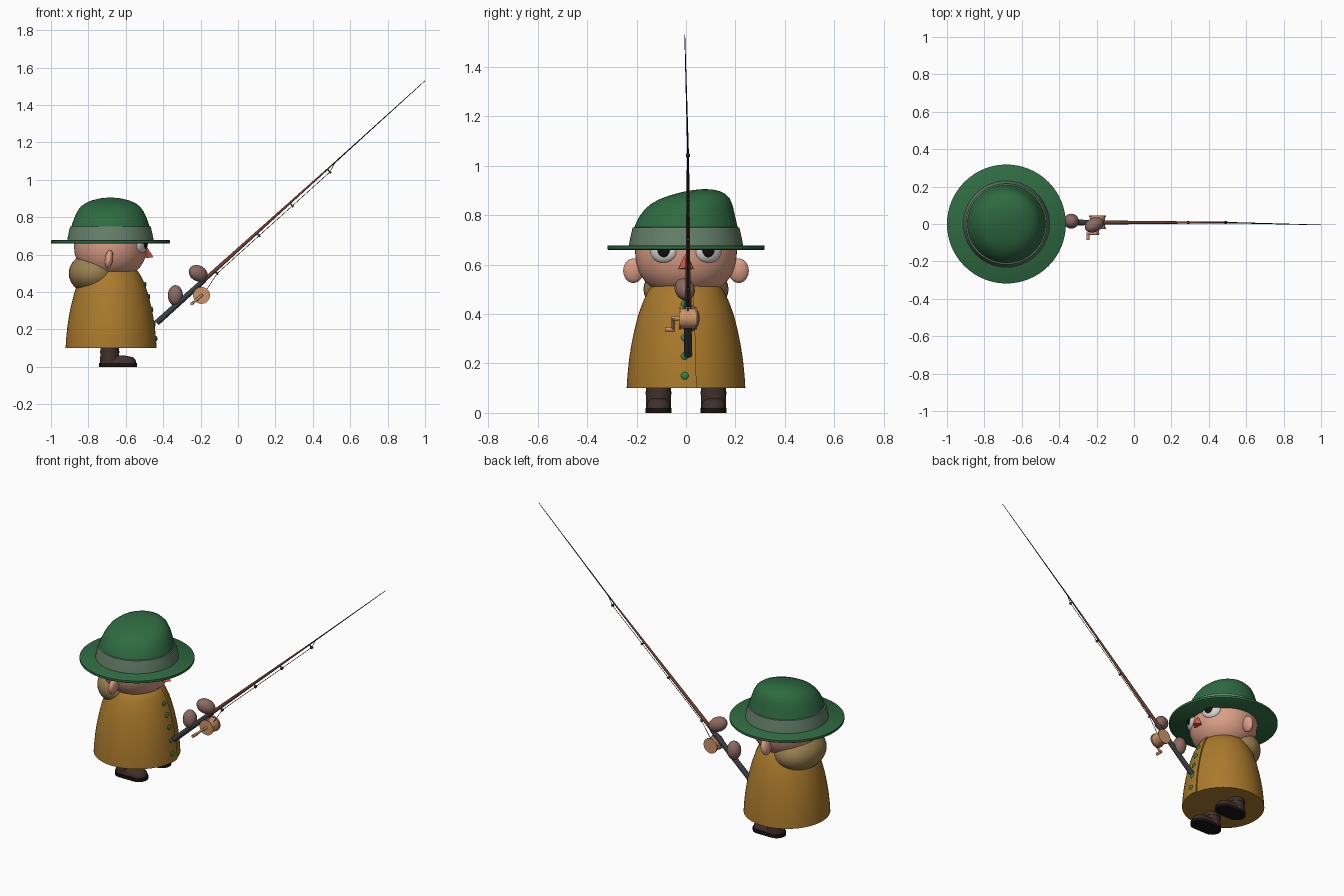
import bpy, bmesh
from math import sin, cos, pi, atan2, radians
from mathutils import Vector, Matrix

if "Cube" in bpy.data.objects:
    bpy.data.objects.remove(bpy.data.objects["Cube"])

CX = -0.682  # body axis


def colour(name, hexa):
    lin = [((int(hexa[i:i + 2], 16) / 255 + 0.055) / 1.055) ** 2.4 for i in (0, 2, 4)]
    m = bpy.data.materials.new(name)
    m.diffuse_color = (*lin, 1)
    m.use_nodes = True
    m.node_tree.nodes["Principled BSDF"].inputs["Base Color"].default_value = m.diffuse_color
    return m


COAT, HOOD = colour("ochre", "AA7A2C"), colour("tan", "9A8050")
HAT, BAND = colour("green", "2F6B42"), colour("grey_green", "65806A")
SKIN, HAND = colour("skin", "DCA088"), colour("mauve", "8C6A62")
WHITE, BLACK, RED = colour("white", "D8D4D0"), colour("black", "141010"), colour("red", "D85A50")
BOOT, SOLE = colour("boot_brown", "40302C"), colour("sole", "181212")
WOOD, GRIP, REEL = colour("wood", "70402E"), colour("grip", "3A3E40"), colour("copper", "D09468")
BUTTON = colour("button_green", "2E8A48")


def finish(name, bm, mat, matrix=None, angle=40):
    if matrix:
        bmesh.ops.transform(bm, matrix=matrix, verts=bm.verts)
    bmesh.ops.recalc_face_normals(bm, faces=bm.faces)
    me = bpy.data.meshes.new(name)
    bm.to_mesh(me)
    bm.free()
    ob = bpy.data.objects.new(name, me)
    bpy.context.collection.objects.link(ob)
    me.materials.append(mat)
    bpy.ops.object.select_all(action='DESELECT')
    ob.select_set(True)
    bpy.context.view_layer.objects.active = ob
    bpy.ops.object.shade_smooth_by_angle(angle=radians(angle))
    return ob


def ball(name, loc, size, mat, rot=None):
    bm = bmesh.new()
    bmesh.ops.create_uvsphere(bm, u_segments=32, v_segments=20, radius=1)
    r = rot.to_4x4() if rot else Matrix()
    return finish(name, bm, mat, Matrix.Translation(loc) @ r @ Matrix.Diagonal((*size, 1)))


def tube(name, p, q, r1, r2, mat, seg=16):
    p, q = Vector(p), Vector(q)
    d = q - p
    bm = bmesh.new()
    bmesh.ops.create_cone(bm, cap_ends=True, segments=seg, radius1=r1, radius2=r2, depth=d.length)
    m = Matrix.Translation((p + q) / 2) @ d.to_track_quat('Z', 'Y').to_matrix().to_4x4()
    return finish(name, bm, mat, m)


def loft(name, rings, mat, warp=None):
    """Skin closed rings of points and cap both ends."""
    bm = bmesh.new()
    vs = [[bm.verts.new(warp(p) if warp else p) for p in ring] for ring in rings]
    for a, b in zip(vs, vs[1:]):
        for i in range(len(a)):
            j = (i + 1) % len(a)
            bm.faces.new((a[i], a[j], b[j], b[i]))
    bm.faces.new(vs[0])
    bm.faces.new(vs[-1])
    return finish(name, bm, mat)


def lathe(name, profile, mat, sx=1.0, warp=None, seg=64):
    rings = [[Vector((CX + sx * r * cos(2 * pi * i / seg), r * sin(2 * pi * i / seg), z))
              for i in range(seg)] for r, z in profile]
    return loft(name, rings, mat, warp)


# Coat: revolved body with an overlapping front edge
COAT_PROFILE = [(.24, .1), (.237, .15), (.231, .21), (.222, .27), (.21, .33),
                (.195, .39), (.178, .44), (.16, .48), (.142, .51), (.10, .54)]


def coat_radius(z):
    for (r0, z0), (r1, z1) in zip(COAT_PROFILE, COAT_PROFILE[1:]):
        if z <= z1:
            return r0 + (r1 - r0) * (z - z0) / (z1 - z0)


seam, n = 0.17, 72
rings = []
for r, z in COAT_PROFILE:
    ring = []
    for i in range(n + 1):
        a = seam + 2 * pi * i / n
        rr = r + 0.008 * max(0, 1 - (n - i) / 12)
        ring.append(Vector((CX + rr * cos(a), rr * sin(a), z)))
    rings.append(ring)
loft("coat", rings, COAT)
for k, z in enumerate((.15, .23, .305, .375, .44)):
    x = CX + coat_radius(z) + .007
    ball(f"button_{k}", (x, -.005, z), (.007, .015, .015), BUTTON)

# Hood lying on the back
ball("hood", (-.77, 0, .50), (.135, .172, .113), HOOD)

# Head, ears, eyes, nose
lathe("head", [(.02, .475), (.06, .478), (.10, .487), (.135, .503), (.165, .53), (.188, .565),
               (.201, .605), (.206, .65), (.203, .7)], SKIN, sx=.95)
for s, side in ((-1, "right"), (1, "left")):
    ball(f"ear_{side}", (-.69, s * .213, .575), (.022, .041, .05), SKIN,
         Matrix.Rotation(radians(8), 3, 'Y'))
    turn = Matrix.Rotation(s * .45, 3, 'Z')
    ball(f"eye_{side}", (-.518, s * .09, .653), (.025, .058, .047), WHITE, turn)
    ball(f"pupil_{side}", (-.505, s * .088, .66), (.02, .033, .036), BLACK, turn)
bm = bmesh.new()
top, tip, l, r, back = [bm.verts.new(p) for p in (
    (-.492, 0, .65), (-.452, 0, .587), (-.485, -.031, .582), (-.485, .031, .582), (-.53, 0, .59))]
for f in ((top, l, tip), (top, tip, r), (top, r, back), (top, back, l), (l, back, r, tip)):
    bm.faces.new(f)
finish("nose", bm, RED)


# Hat: brim, band and a lopsided crown
def lean(p):
    t = max(0, (p.z - .74) / .16)
    return Vector((p.x, p.y + .035 * t * t, p.z + .12 * p.y * t * t))


lathe("hat_brim", [(.314, .659), (.318, .662), (.318, .675), (.314, .678)], HAT)
lathe("hat_band", [(.231, .675), (.228, .695), (.216, .75), (.205, .752)], BAND)
lathe("hat_crown", [(.212, .74), (.203, .77), (.192, .80), (.178, .83), (.16, .855), (.135, .874),
                    (.105, .887), (.07, .896), (.035, .901), (.008, .902)], HAT, warp=lean)


# Boots: stadium outlines for the feet, round shafts
def stadium(x0, x1, w, y, z):
    pts = []
    for c, start in ((x1 - w, -pi / 2), (x0 + w, pi / 2)):
        pts += [Vector((c + w * cos(start + pi * i / 12), y + w * sin(start + pi * i / 12), z))
                for i in range(13)]
    return pts


for s, side in ((-1, "right"), (1, "left")):
    y = s * .111
    loft(f"sole_{side}", [stadium(-.743, -.54, .053, y, z) for z in (0, .02)], SOLE)
    loft(f"boot_foot_{side}", [stadium(-.738, -.545, .048, y, .02), stadium(-.738, -.547, .046, y, .036),
                               stadium(-.735, -.56, .038, y, .051), stadium(-.73, -.60, .025, y, .06)], BOOT)
    tube(f"boot_shaft_{side}", (-.686, y, .02), (-.686, y, .16), .051, .049, BOOT, 32)
    tube(f"boot_cuff_{side}", (-.686, y, .075), (-.686, y, .086), .053, .053, BOOT, 32)

# Floating hands
ball("lower_hand", (-.335, .015, .382), (.04, .04, .055), HAND)
ball("upper_hand", (-.213, -.005, .50), (.055, .038, .042), HAND,
     Matrix.Rotation(radians(25), 3, 'Z') @ Matrix.Rotation(radians(25), 3, 'Y'))


# Fishing rod
def on_rod(x, drop=0):
    return Vector((x + .67 * drop, .008, .235 + .9 * (x + .435) - .74 * drop))


tube("rod_grip", on_rod(-.435), on_rod(-.18), .016, .014, GRIP)
tube("rod_shaft", on_rod(-.19), on_rod(.49), .011, .004, WOOD)
tube("rod_tip", on_rod(.48), (1, -.005, 1.53), .0035, .0015, BLACK, 8)
guides = [-.125, .10, .277, .478]
for k, x in enumerate(guides):
    tube(f"guide_post_{k}", on_rod(x), on_rod(x, .018), .004, .003, GRIP, 8)
    tube(f"guide_ring_{k}", on_rod(x - .004, .02), on_rod(x + .004, .02), .008, .008, GRIP, 12)
line = [Vector((-.17, .008, .41))] + [on_rod(x, .02) for x in guides] + [on_rod(.52)]
for k, (a, b) in enumerate(zip(line, line[1:])):
    tube(f"line_{k}", a, b, .0015, .0015, BLACK, 6)

# Reel with crank
tube("reel_drum", (-.195, -.02, .382), (-.195, .038, .382), .040, .040, REEL, 32)
for k, y in enumerate((-.028, .037)):
    tube(f"reel_plate_{k}", (-.195, y, .382), (-.195, y + .008, .382), .045, .045, REEL, 32)
tube("reel_foot", (-.195, .008, .40), on_rod(-.215), .011, .011, REEL)
tube("crank_axle", (-.195, -.02, .382), (-.195, -.055, .382), .008, .008, REEL)
tube("crank_arm", (-.19, -.052, .387), (-.25, -.052, .335), .007, .007, REEL)
tube("crank_knob", (-.246, -.045, .338), (-.246, -.085, .338), .009, .009, REEL)
